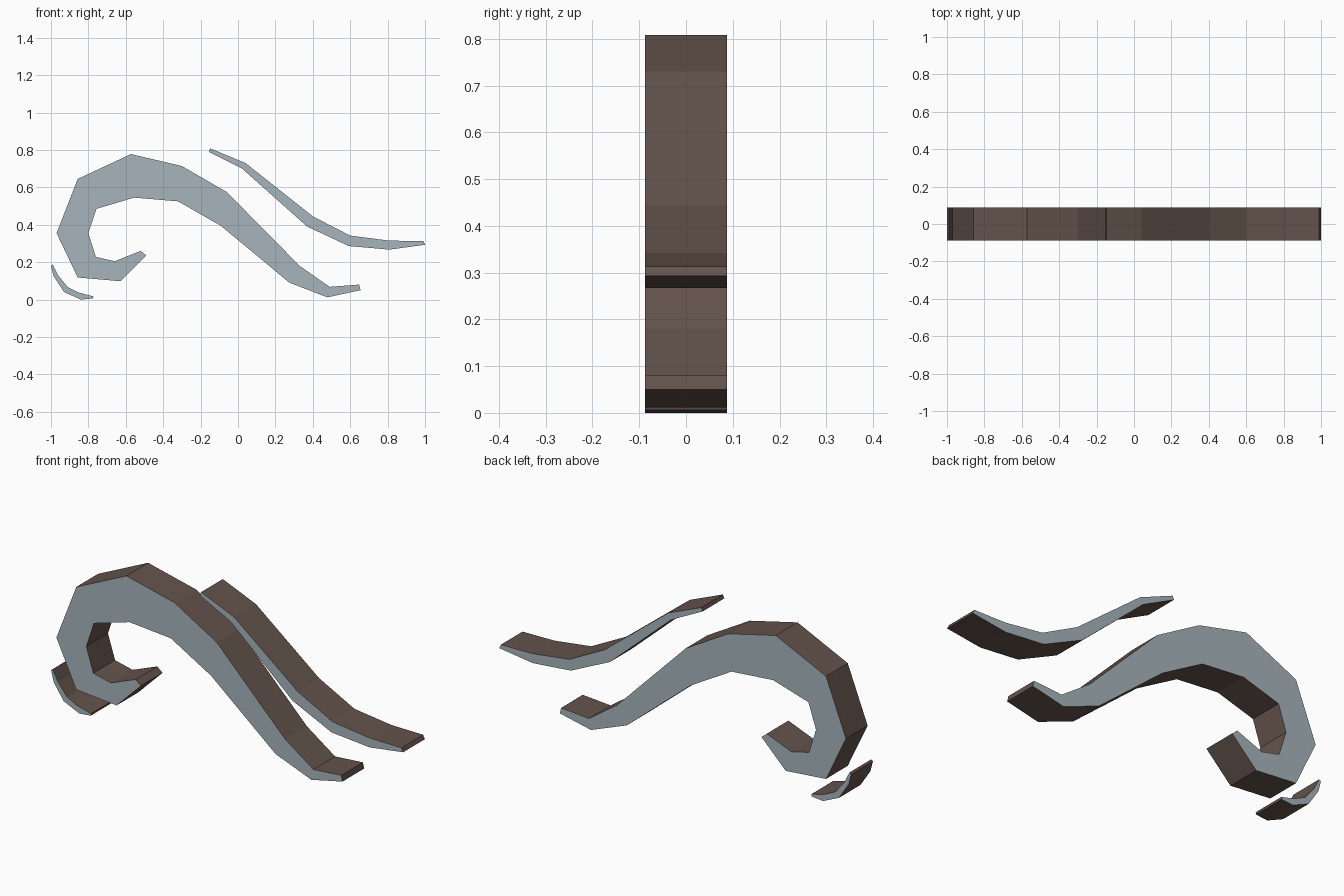
import bpy, bmesh

if "Cube" in bpy.data.objects:
    bpy.data.objects.remove(bpy.data.objects["Cube"])


def srgb(r, g, b):
    f = lambda c: c / 12.92 if c <= 0.04045 else ((c + 0.055) / 1.055) ** 2.4
    return (f(r / 255), f(g / 255), f(b / 255), 1.0)


def material(name, color):
    m = bpy.data.materials.new(name)
    m.diffuse_color = color
    m.use_nodes = True
    m.node_tree.nodes["Principled BSDF"].inputs["Base Color"].default_value = m.diffuse_color
    return m


face_mat = material("pale blue grey", srgb(167, 181, 188))
edge_mat = material("dark brown", srgb(100, 83, 76))
HALF = 0.088


def ribbon(name, rail_a, rail_b):
    """Flat ribbon between two x-z rails, extruded along y; grey sides, brown rim."""
    bm = bmesh.new()
    a = [bm.verts.new((x, -HALF, z)) for x, z in rail_a]
    b = [bm.verts.new((x, -HALF, z)) for x, z in rail_b]
    for i in range(len(a) - 1):
        bm.faces.new((a[i], a[i + 1], b[i + 1], b[i]))
    ext = bmesh.ops.extrude_face_region(bm, geom=bm.faces[:], use_keep_orig=True)
    verts = [v for v in ext["geom"] if isinstance(v, bmesh.types.BMVert)]
    bmesh.ops.translate(bm, verts=verts, vec=(0, 2 * HALF, 0))
    bmesh.ops.recalc_face_normals(bm, faces=bm.faces[:])
    for f in bm.faces:
        f.material_index = 0 if abs(f.normal.y) > 0.5 else 1
    me = bpy.data.meshes.new(name)
    bm.to_mesh(me)
    bm.free()
    me.materials.append(face_mat)
    me.materials.append(edge_mat)
    ob = bpy.data.objects.new(name, me)
    bpy.context.collection.objects.link(ob)
    return ob


# Large curled scroll: inner rail, outer rail
ribbon("main_scroll",
       [(-.52, .26), (-.66, .205), (-.76, .228), (-.80, .355), (-.757, .485), (-.555, .545),
        (-.32, .525), (-.09, .393), (.275, .09), (.478, .012), (.655, .05)],
       [(-.49, .235), (-.628, .098), (-.857, .118), (-.97, .355), (-.857, .645), (-.572, .778),
        (-.30, .714), (-.06, .575), (.33, .18), (.49, .068), (.648, .08)])

# Thin sweeping strand above the scroll
ribbon("upper_strand",
       [(-.148, .808), (.04, .73), (.40, .445), (.60, .342), (.81, .315), (.99, .313)],
       [(-.156, .79), (.022, .70), (.37, .39), (.593, .286), (.81, .267), (1.0, .293)])

# Small sliver under the curl
ribbon("lower_sliver",
       [(-.99, .187), (-.962, .13), (-.91, .066), (-.85, .037), (-.773, .017)],
       [(-1.0, .18), (-.986, .125), (-.93, .04), (-.84, .0), (-.775, .006)])
